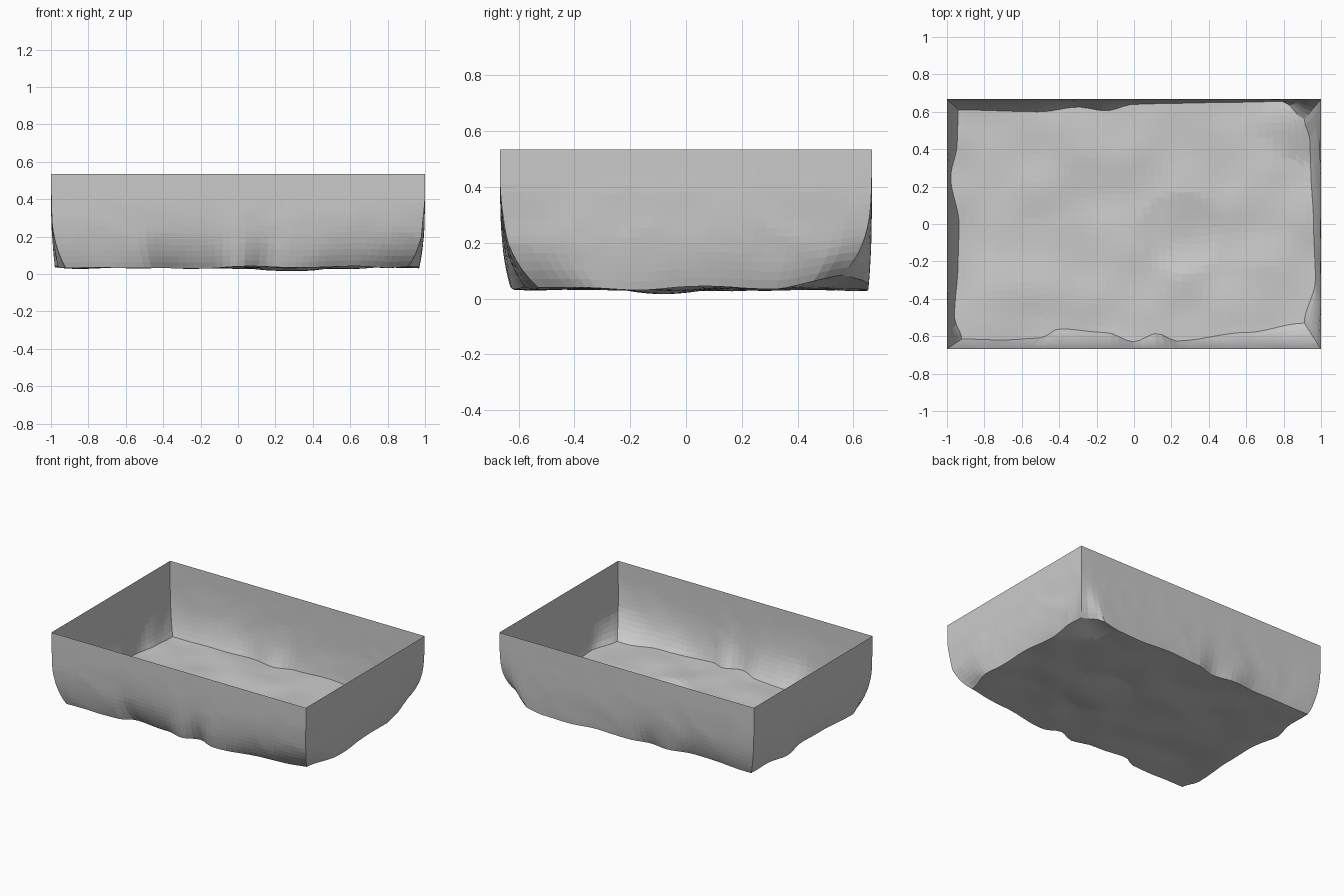
import bpy, bmesh
from mathutils import Vector, noise

if "Cube" in bpy.data.objects:
    bpy.data.objects.remove(bpy.data.objects["Cube"])

HX, HY, TOP = 1.0, 0.667, 0.535
NX, NY = 48, 32

# Wavy outline of the floor, as (position along side, inset coordinate)
FRONT = [(-.92, -.615), (-.7, -.62), (-.5, -.61), (-.4, -.56), (-.15, -.58), (0, -.63),
         (.12, -.585), (.23, -.625), (.6, -.58), (.91, -.53)]
BACK = [(-.94, .61), (-.5, .6), (-.3, .625), (-.15, .605), (0, .64), (.2, .645),
        (.5, .65), (.8, .655), (.91, .56)]
LEFT = [(-.615, -.92), (-.5, -.96), (-.2, -.94), (0, -.935), (.25, -.98), (.43, -.945), (.61, -.94)]
RIGHT = [(-.53, .91), (-.3, .97), (0, .96), (.3, .945), (.45, .94), (.56, .91)]


def along(pts, t):
    """Point at fraction t of a side, eased between control points."""
    s = pts[0][0] + (pts[-1][0] - pts[0][0]) * t
    for (a, u), (b, v) in zip(pts, pts[1:]):
        if s <= b + 1e-6:
            k = (s - a) / (b - a)
            return s, u + (v - u) * k * k * (3 - 2 * k)
    return pts[-1]


def floor_point(u, v):
    """Blend the four wavy sides into a gently dented floor."""
    f, b = Vector(along(FRONT, u)), Vector(along(BACK, u))
    l, r = Vector(along(LEFT, v)[::-1]), Vector(along(RIGHT, v)[::-1])
    c = [Vector(p) for p in (FRONT[0], FRONT[-1], BACK[0], BACK[-1])]
    p = (f * (1 - v) + b * v + l * (1 - u) + r * u
         - c[0] * (1 - u) * (1 - v) - c[1] * u * (1 - v) - c[2] * (1 - u) * v - c[3] * u * v)
    z = .037 + .016 * noise.noise(Vector((p.x * 4, p.y * 4, 1.7)))
    z -= .022 * max(0, 1 - ((p.x - .25) ** 2 + (p.y + .05) ** 2) / .05)
    z += .05 * max(0, 1 - (Vector((.93, .58)) - p).length / .25)
    return Vector((p.x, p.y, max(z, 0)))


def wall_point(u, v, h):
    """Straight rim at h = 1, curling in to the floor outline at h = 0."""
    low = floor_point(u, v)
    rim = Vector((HX * (2 * u - 1), HY * (2 * v - 1), TOP))
    p = rim.lerp(low, (1 - h) ** 4)
    p.z = low.z + (TOP - low.z) * h
    dent = .01 * noise.noise(p * 5) * h * (1 - h) ** 2 * 6
    p.x *= 1 - abs(dent)
    p.y *= 1 - abs(dent)
    return p


def sheet(name, n, m, fn):
    bm = bmesh.new()
    g = [[bm.verts.new(fn(i / n, j / m)) for j in range(m + 1)] for i in range(n + 1)]
    for i in range(n):
        for j in range(m):
            bm.faces.new((g[i][j], g[i + 1][j], g[i + 1][j + 1], g[i][j + 1]))
    me = bpy.data.meshes.new(name)
    bm.to_mesh(me)
    bm.free()
    ob = bpy.data.objects.new(name, me)
    bpy.context.collection.objects.link(ob)


# Floor and the four thin walls
sheet("floor", NX, NY, floor_point)
sheet("front_wall", NX, 16, lambda t, h: wall_point(t, 0, h))
sheet("back_wall", NX, 16, lambda t, h: wall_point(1 - t, 1, h))
sheet("left_wall", NY, 16, lambda t, h: wall_point(0, 1 - t, h))
sheet("right_wall", NY, 16, lambda t, h: wall_point(1, t, h))
